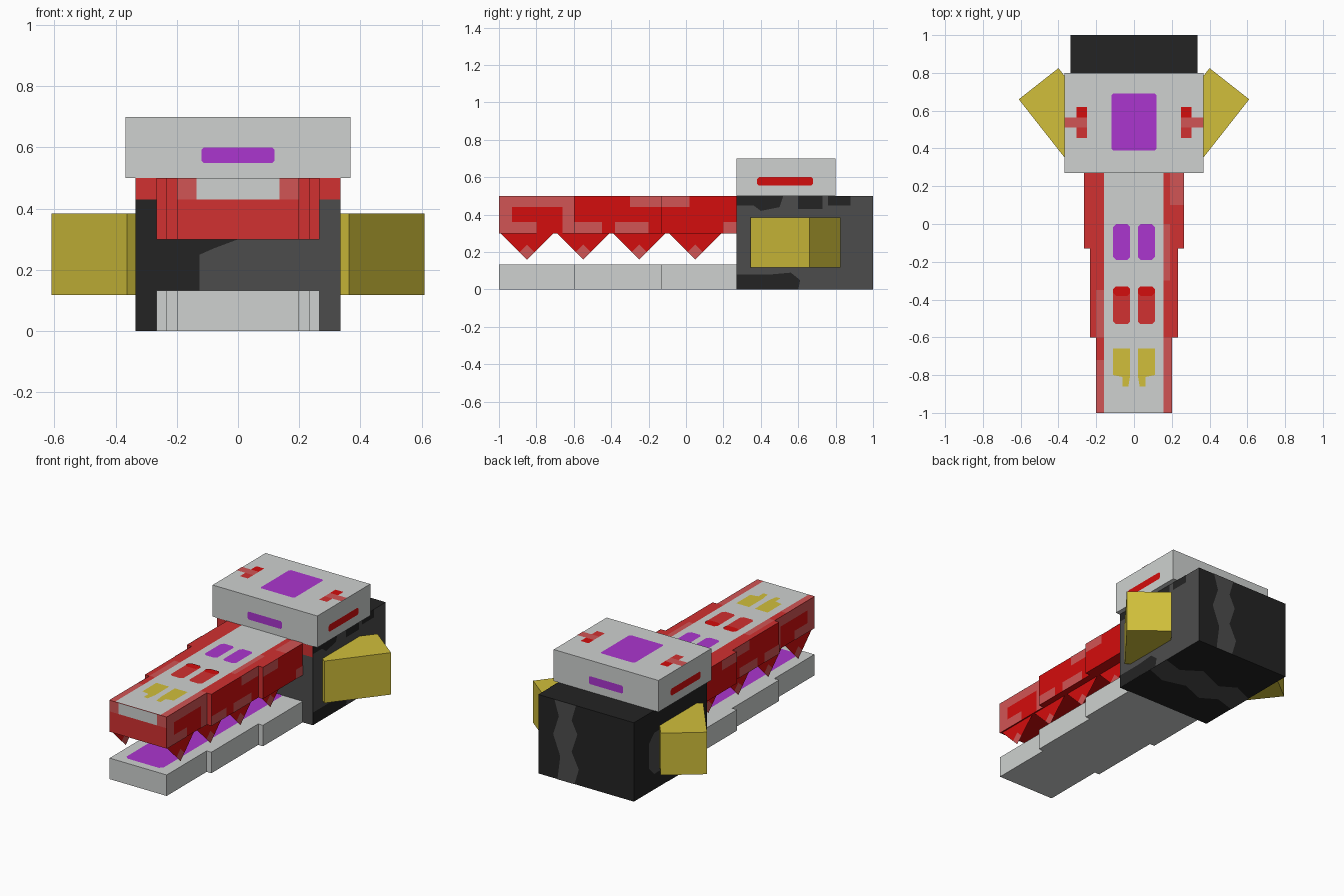
import bpy, bmesh
from mathutils import Vector

cube = bpy.data.objects.get("Cube")
if cube:
    bpy.data.objects.remove(cube, do_unlink=True)


def material(name, *srgb):
    mat = bpy.data.materials.new(name)
    mat.use_nodes = True
    col = [(c / 12.92 if c < 0.04 else ((c + 0.055) / 1.055) ** 2.4) for c in srgb] + [1]
    mat.diffuse_color = col
    node = mat.node_tree.nodes["Principled BSDF"]
    node.inputs["Base Color"].default_value = col
    node.inputs["Roughness"].default_value = 0.8
    return mat


BLACK = material("black", .14, .14, .14)
CHARCOAL = material("charcoal", .30, .30, .30)
GREY = material("light grey", .81, .82, .815)
RED = material("bright red", .83, .05, .05)
MID = material("mid red", .82, .19, .19)
PALE = material("pale red", .82, .33, .33)
PURPLE = material("purple", .67, .21, .81)
GOLD = material("gold", .82, .75, .23)


def finish(name, bm, *mats):
    mesh = bpy.data.meshes.new(name)
    bm.to_mesh(mesh)
    bm.free()
    for mat in mats:
        mesh.materials.append(mat)
    obj = bpy.data.objects.new(name, mesh)
    bpy.context.collection.objects.link(obj)
    return obj


def prism(name, outline, z0, z1, *mats, rule=None):
    """Extrude a flat outline upwards; rule picks a material from the face normal."""
    bm = bmesh.new()
    face = bm.faces.new([bm.verts.new((x, y, z0)) for x, y in outline])
    top = bmesh.ops.extrude_face_region(bm, geom=[face])["geom"]
    for v in top:
        if isinstance(v, bmesh.types.BMVert):
            v.co.z = z1
    bmesh.ops.recalc_face_normals(bm, faces=bm.faces)
    bm.normal_update()
    if rule:
        for f in bm.faces:
            f.material_index = rule(f.normal)
    return finish(name, bm, *mats)


def box(name, half, y0, y1, z0, z1, *mats, rule=None):
    ring = [(-half, y0), (half, y0), (half, y1), (-half, y1)]
    return prism(name, ring, z0, z1, *mats, rule=rule)


def paint(name, mat, axis, side, pos, shapes, cut=0.0, layer=1):
    """Flat markings just above a face; a shape is (u0, u1, v0, v1) or a point list."""
    bm = bmesh.new()
    for shape in shapes:
        if not isinstance(shape, list):
            a, b, c, d = shape
            k = cut
            shape = [(a + k, c), (b - k, c), (b, c + k), (b, d - k),
                     (b - k, d), (a + k, d), (a, d - k), (a, c + k)] if k else \
                    [(a, c), (b, c), (b, d), (a, d)]
        verts = []
        for u, v in shape:
            co = [u, v]
            co.insert(axis, pos + side * .002 * layer)
            verts.append(bm.verts.new(co))
        face = bm.faces.new(verts)
        face.normal_update()
        if face.normal[axis] * side < 0:
            face.normal_flip()
    return finish(name, bm, mat)


X, Y, Z = 0, 1, 2

# Head block, charcoal on one side
box("head", .335, .27, 1, 0, .5, BLACK, CHARCOAL, rule=lambda n: int(n.x > .5))
paint("head_front_patch", CHARCOAL, Y, -1, .27,
      [[(-.125, 0), (.335, 0), (.335, .43), (0, .43), (0, .3), (-.08, .27), (-.125, .25)]])
paint("head_front_band", MID, Y, -1, .27, [(-.335, .335, .43, .5)])
paint("head_back_patch", CHARCOAL, Y, 1, 1,
      [[(.2, 0), (.08, 0), (.05, .1), (.1, .2), (.06, .32), (.1, .4), (.07, .5),
        (.22, .5), (.19, .4), (.23, .28), (.18, .15)]])
paint("head_plain_side_patch", CHARCOAL, X, -1, -.335, [(.67, .85, .1, .36)], cut=.05)
paint("head_side_patches", BLACK, X, 1, .335,
      [[(.27, .5), (.27, .45), (.36, .45), (.4, .42), (.5, .44), (.52, .5)],
       (.6, .73, .43, .5), (.76, .88, .45, .5),
       [(.27, 0), (.6, 0), (.61, .05), (.56, .09), (.45, .08), (.27, .08)]])
paint("head_base_patch", CHARCOAL, Z, -1, 0,
      [[(-.335, .5), (-.2, .54), (-.1, .48), (.05, .54), (.2, .5), (.335, .55),
        (.335, .7), (.2, .66), (.08, .74), (-.1, .66), (-.2, .72), (-.335, .66)]])

# Brow slab with its markings
box("brow", .367, .27, .8, .5, .7, GREY)
paint("brow_top_mark", PURPLE, Z, 1, .7, [(-.12, .12, .39, .69)], cut=.01)
for side, y in ((-1, .27), (1, .8)):
    paint("brow_end_mark", PURPLE, Y, side, y, [(-.12, .12, .55, .6)], cut=.008)
for s in (-1, 1):
    paint("brow_side_mark", RED, X, s, s * .367, [(.38, .68, .555, .6)], cut=.01)
    paint("brow_eye_bar", PALE, Z, 1, .7, [(s * .25, s * .367, .51, .565)])
    paint("brow_eye_lower", MID, Z, 1, .7, [(s * .25, s * .305, .455, .51)])
    paint("brow_eye_upper", RED, Z, 1, .7, [(s * .25, s * .305, .565, .62)])

# Swept cheek blocks: square bars turned outwards into the head
for s, label in ((1, "left"), (-1, "right")):
    tip, along, across = Vector((.61, .66)), Vector((-.247, -.314)), Vector((-.21, .165))
    ring = [tip, tip + along, tip + along + across, tip + across]
    prism(label + "_cheek", [(s * p.x, p.y) for p in ring], .118, .384, GOLD)

# Stepped jaws, narrowing to the front
segments = [
    ("front", .2, -1, -.6,
     [(-1, -.6, .44, .5), (-1, -.93, .36, .44), (-1, -.8, .3, .36), (-.66, -.6, .3, .44)]),
    ("middle", .233, -.6, -.13,
     [(-.6, -.45, .3, .36), (-.38, -.2, .3, .36), (-.3, -.13, .44, .5)]),
    ("rear", .266, -.13, .27,
     [(-.13, .02, .44, .5), (.2, .27, .3, .36)]),
]
for label, half, y0, y1, patches in segments:
    box(label + "_upper_jaw", half, y0, y1, .3, .5, MID, RED,
        rule=lambda n: int(abs(n.x) > .5 or n.z < -.5))
    box(label + "_lower_jaw", half, y0, y1, 0, .133, GREY)
    for s in (-1, 1):
        paint(label + "_jaw_side_patches", PALE, X, s, s * half, patches)

paint("snout_strip", GREY, Z, 1, .5, [(-.16, .157, -1, .27)])
paint("snout_front_strip", GREY, Y, -1, -1, [(-.135, .135, .43, .5)])
paint("snout_front_corners", PALE, Y, -1, -1, [(-.2, -.135, .43, .5), (.135, .2, .43, .5)])
paint("snout_edge_patches", PALE, Z, 1, .5,
      [(-.2, -.16, -1, -.72), (.157, .2, -1, -.6), (-.2, -.16, -.6, -.35),
       (.157, .19, -.3, 0), (.19, .266, .1, .27)])
paint("tongue", PURPLE, Z, 1, .133, [(-.13, .13, -.95, .27)], cut=.02)

# Paired snout spots
for s in (-1, 1):
    a, b = s * .02, s * .11
    lo, hi = min(a, b), max(a, b)
    paint("purple_spot", PURPLE, Z, 1, .5, [(lo, hi, -.19, 0)], cut=.015, layer=2)
    paint("red_spot", MID, Z, 1, .5, [(lo, hi, -.53, -.33)], cut=.015, layer=2)
    paint("red_spot_tip", RED, Z, 1, .5, [(lo, hi, -.38, -.33)], cut=.015, layer=3)
    paint("gold_spot", GOLD, Z, 1, .5,
          [[(a, -.66), (b, -.66), (b, -.8), (s * .06, -.81), (s * .06, -.86),
            (s * .03, -.86), (a, -.8)]], layer=2)

# Thin hanging teeth with pale tips
for s, label in ((1, "left"), (-1, "right")):
    for i in range(4):
        y = -.85 + .3 * i
        x = s * .19
        paint(label + "_tooth", RED, X, s, x,
              [[(y - .14, .3), (y + .14, .3), (y + .04, .2), (y, .24), (y - .04, .2)]])
        paint(label + "_tooth_tip", PALE, X, s, x,
              [[(y - .04, .2), (y, .24), (y + .04, .2), (y, .16)]])
